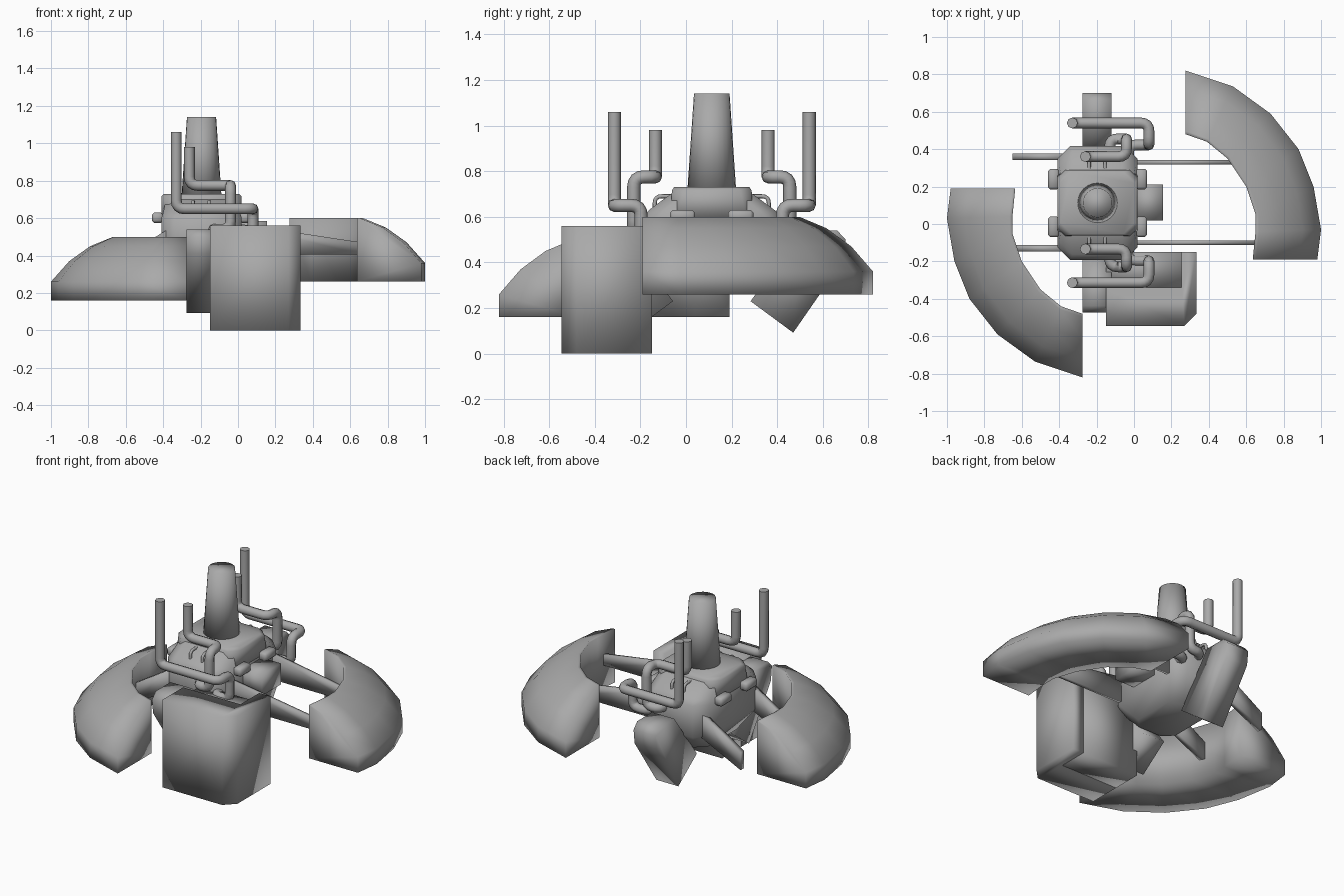
import bpy, bmesh, math
from mathutils import Vector

if "Cube" in bpy.data.objects:
    bpy.data.objects.remove(bpy.data.objects["Cube"])

CX, CY = -0.195, 0.113   # centre of the hub

# one dark grey paint for every part
paint = bpy.data.materials.new("dark_grey")
paint.diffuse_color = (0.40, 0.40, 0.40, 1)
paint.use_nodes = True
paint.node_tree.nodes["Principled BSDF"].inputs["Base Color"].default_value = paint.diffuse_color


def loft(name, rings, bevel=0):
    """Skin a list of equal-length rings, cap both ends, shade fully smooth."""
    bm = bmesh.new()
    vs = [[bm.verts.new(p) for p in r] for r in rings]
    n = len(rings[0])
    for a, b in zip(vs, vs[1:]):
        for i in range(n):
            j = (i + 1) % n
            bm.faces.new((a[i], a[j], b[j], b[i]))
    bm.faces.new(vs[0])
    bm.faces.new(vs[-1])
    bmesh.ops.recalc_face_normals(bm, faces=bm.faces)
    for f in bm.faces:
        f.smooth = True
    me = bpy.data.meshes.new(name)
    bm.to_mesh(me)
    bm.free()
    me.materials.append(paint)
    ob = bpy.data.objects.new(name, me)
    bpy.context.collection.objects.link(ob)
    if bevel:
        m = ob.modifiers.new("bevel", 'BEVEL')
        m.width, m.segments = bevel, 1
    return ob


def box(name, x0, x1, y0, y1, z0, z1, bevel=0):
    return loft(name, [[(x0, y0, z), (x1, y0, z), (x1, y1, z), (x0, y1, z)]
                       for z in (z0, z1)], bevel=bevel)


def octagon(hx, hy, c, z):
    """Rectangle ring with cut corners around the hub centre."""
    pts = [(hx, -hy + c), (hx, hy - c), (hx - c, hy), (c - hx, hy),
           (-hx, hy - c), (-hx, c - hy), (c - hx, -hy), (hx - c, -hy)]
    return [(CX + x, CY + y, z) for x, y in pts]


def pipe(name, pts, r, fillet=0.045):
    """Round tube along a path with rounded elbows."""
    pts = [Vector(p) for p in pts]
    path = [pts[0]]
    for a, b, c in zip(pts, pts[1:], pts[2:]):
        p = b + (a - b).normalized() * min(fillet, (a - b).length * 0.49)
        q = b + (c - b).normalized() * min(fillet, (c - b).length * 0.49)
        for i in range(5):
            t = i / 4
            path.append(p * (1 - t) ** 2 + b * 2 * t * (1 - t) + q * t * t)
    path.append(pts[-1])
    cu = bpy.data.curves.new(name, 'CURVE')
    cu.dimensions = '3D'
    cu.bevel_depth, cu.bevel_resolution, cu.use_fill_caps = r, 2, True
    sp = cu.splines.new('POLY')
    sp.points.add(len(path) - 1)
    for v, p in zip(sp.points, path):
        v.co = (*p, 1)
    cu.materials.append(paint)
    bpy.context.collection.objects.link(bpy.data.objects.new(name, cu))


# curved fenders: the left one is the right one turned half round and lowered
outer = [(.275, .82), (.53, .735), (.73, .59), (.88, .40), (.96, .20), (1, -.03), (.98, -.19)]
inner = [(.275, .48), (.39, .44), (.50, .35), (.60, .20), (.65, .05), (.65, -.04), (.635, -.19)]
section = [(0, 0), (0, .10), (.28, .21), (.6, .29), (.95, .34), (1, .34), (1, 0)]
for name, s, z0 in (("right_fender", 1, .26), ("left_fender", -1, .16)):
    loft(name, [[(s * (o[0] + (i[0] - o[0]) * t), s * (o[1] + (i[1] - o[1]) * t), z0 + z)
                 for t, z in section] for o, i in zip(outer, inner)])

# front tank with one cut corner and a raised rim on two sides
tank = [(-.15, -.545), (.27, -.545), (.333, -.48), (.333, -.15),
        (.255, -.15), (.255, -.34), (-.15, -.34)]
loft("front_tank", [[(x, y, z) for x, y in tank] for z in (0, .56)])
box("front_tank_core", -.15, .256, -.341, -.15, 0, .50)

# hub body, sloped shoulder and cap
loft("hub_body", [octagon(.14, .20, .06, .28), octagon(.215, .305, .07, .40),
                  octagon(.215, .305, .07, .60), octagon(.205, .275, .07, .63),
                  octagon(.19, .18, .06, .70)])
loft("hub_cap", [octagon(.215, .18, .03, .60), octagon(.215, .175, .05, .715),
                 octagon(.20, .165, .06, .73)])

# tapered central mast with a softened tip
loft("mast", [[(CX + r * math.cos(k * math.tau / 24), CY + r * math.sin(k * math.tau / 24), z)
               for k in range(24)]
              for z, r in ((.70, .108), (1.14, .078))])

# corner lugs on the hub and the side box
for x in (-.46, .01):
    for y in (-.07, .185):
        box("corner_lug", x, x + .06, y, y + .11, .575, .63, bevel=.012)
box("side_box", 0, .155, .02, .21, .45, .585)

# support arms running to both fenders
for y, end in ((.33, .58), (-.10, .66)):
    arm = [(0, .57), (end, .47), (end, .405), (0, .405)]
    loft("right_arm", [[(x, y + d, z) for x, z in arm] for d in (-.012, .012)])
for y in (.36, -.13):
    arm = [(-.36, .55), (-.65, .37), (-.65, .26), (-.36, .40)]
    loft("left_arm", [[(x, y + d, z) for x, z in arm] for d in (-.018, .018)])

# slanted pods and piping, mirrored front and back across the hub
pod = [(.17, .23), (.357, .092), (.577, .41), (.587, .50), (.55, .54), (.40, .54)]
for side, s in (("back", 1), ("front", -1)):
    loft(side + "_pod", [[(x, CY + s * y, z) for y, z in pod] for x in (-.275, -.12)])
    tall = [(-.33, .427, 1.06), (-.33, .427, .65), (.08, .427, .65), (.08, .31, .65),
            (.08, .31, .49), (-.03, .31, .49), (-.03, .22, .49)]
    short = [(-.26, .247, .98), (-.26, .247, .775), (-.04, .247, .775), (-.04, .342, .775),
             (-.04, .342, .54), (-.13, .342, .54), (-.13, .25, .54)]
    for name, path in (("_tall_pipe", tall), ("_short_pipe", short)):
        pipe(side + name, [(x, CY + s * y, z) for x, y, z in path], .029)
    for x in (-.24, -.155):
        pipe(side + "_hose", [(x, CY + s * .16, .69), (x, CY + s * .25, .69),
                              (x, CY + s * .25, .60)], .009, .03)
